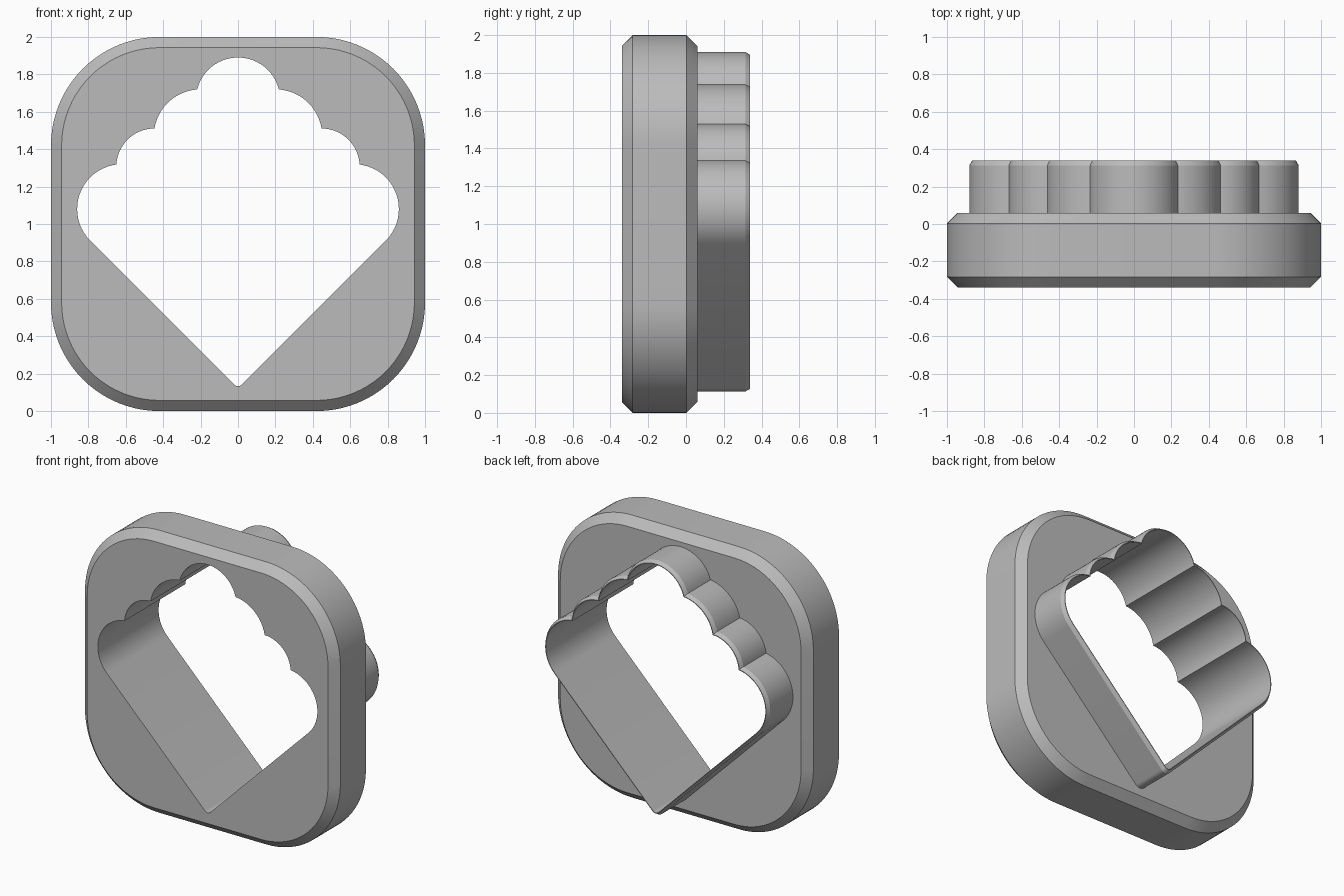
import bpy
import bmesh
from math import cos, sin, atan2, sqrt, radians, pi
from mathutils import Vector

cube = bpy.data.objects.get("Cube")
if cube:
    bpy.data.objects.remove(cube, do_unlink=True)

FRONT, BACK = -0.34, 0.34      # overall depth
PLATE_BACK = 0.06
CHAMFER = 0.057
WALL = 0.02

# Right-hand circles of the opening, bottom to top: x, z, radius
CIRCLES = [(0, 0.163, 0.03), (0.62, 1.08, 0.24), (0.445, 1.305, 0.206),
           (0.2, 1.47, 0.25), (0, 1.665, 0.225)]


def arc(x, z, r, start, end, steps):
    return [(x + r * cos(start + (end - start) * i / steps),
             z + r * sin(start + (end - start) * i / steps)) for i in range(steps + 1)]


def valley(a, b):
    """Outer meeting point of two neighbouring lobes."""
    ca, cb = Vector(a[:2]), Vector(b[:2])
    d = (cb - ca).length
    u = (cb - ca) / d
    along = (a[2] ** 2 - b[2] ** 2 + d * d) / (2 * d)
    high = sqrt(a[2] ** 2 - along ** 2)
    return ca + u * along + Vector((u.y, -u.x)) * high


def lobed_outline(offset):
    """Pointed base with scalloped lobes, grown outward by offset."""
    tip, *lobes = [(x, z, r + offset) for x, z, r in CIRCLES]
    half = arc(*tip, -pi / 2, -pi / 4, 6)
    start = -pi / 4
    for i, lobe in enumerate(lobes):
        if i + 1 < len(lobes):
            p = valley(lobe, lobes[i + 1])
            end = atan2(p.y - lobe[1], p.x - lobe[0])
        else:
            p, end = None, pi / 2
        pts = arc(*lobe, start, end, 20)
        half += pts if i == 0 else pts[1:]
        if p:
            nxt = lobes[i + 1]
            start = atan2(p.y - nxt[1], p.x - nxt[0])
    return half + [(-x, z) for x, z in half[-2:0:-1]]


def rounded_square(inset):
    c, r = 0.42, 0.58 - inset
    pts = []
    for k, (sx, sz) in enumerate([(1, 1), (-1, 1), (-1, -1), (1, -1)]):
        pts += arc(sx * c, 1 + sz * c, r, k * pi / 2, (k + 1) * pi / 2, 20)
    return pts


bm = bmesh.new()


def loop(points, y):
    return [bm.verts.new((x, y, z)) for x, z in points]


def skin(loops):
    """Join equal loops with quads."""
    for a, b in zip(loops, loops[1:]):
        n = len(a)
        for i in range(n):
            j = (i + 1) % n
            bm.faces.new((a[i], a[j], b[j], b[i]))


def cap(outer, inner, direction):
    """Flat face with a hole between two loops."""
    edges = [bm.edges.get((l[i - 1], l[i])) for l in (outer, inner) for i in range(len(l))]
    bmesh.ops.triangle_fill(bm, edges=edges, use_beauty=True, normal=(0, direction, 0))


# Chamfered rounded plate
plate = [loop(rounded_square(CHAMFER), FRONT),
         loop(rounded_square(0), FRONT + CHAMFER),
         loop(rounded_square(0), PLATE_BACK - CHAMFER),
         loop(rounded_square(CHAMFER), PLATE_BACK)]
skin(plate)

# Thin lobed wall, chamfered rim, and the opening through the plate
wall = [loop(lobed_outline(WALL), PLATE_BACK),
        loop(lobed_outline(WALL), BACK - 0.026),
        loop(lobed_outline(0.005), BACK),
        loop(lobed_outline(0), BACK),
        loop(lobed_outline(0), FRONT)]
skin(wall)

# Front and back faces of the plate
cap(plate[0], wall[-1], -1)
cap(plate[-1], wall[0], 1)
bmesh.ops.recalc_face_normals(bm, faces=bm.faces[:])

mesh = bpy.data.meshes.new("plate_with_lobed_wall")
bm.to_mesh(mesh)
bm.free()
body = bpy.data.objects.new("plate_with_lobed_wall", mesh)
bpy.context.collection.objects.link(body)

# Plain grey
grey = bpy.data.materials.new("plain_grey")
grey.use_nodes = True
colour = (0.5, 0.5, 0.5, 1)
grey.diffuse_color = colour
grey.node_tree.nodes["Principled BSDF"].inputs["Base Color"].default_value = colour
mesh.materials.append(grey)

bpy.ops.object.select_all(action="DESELECT")
body.select_set(True)
bpy.context.view_layer.objects.active = body
bpy.ops.object.shade_smooth_by_angle(angle=radians(25))
